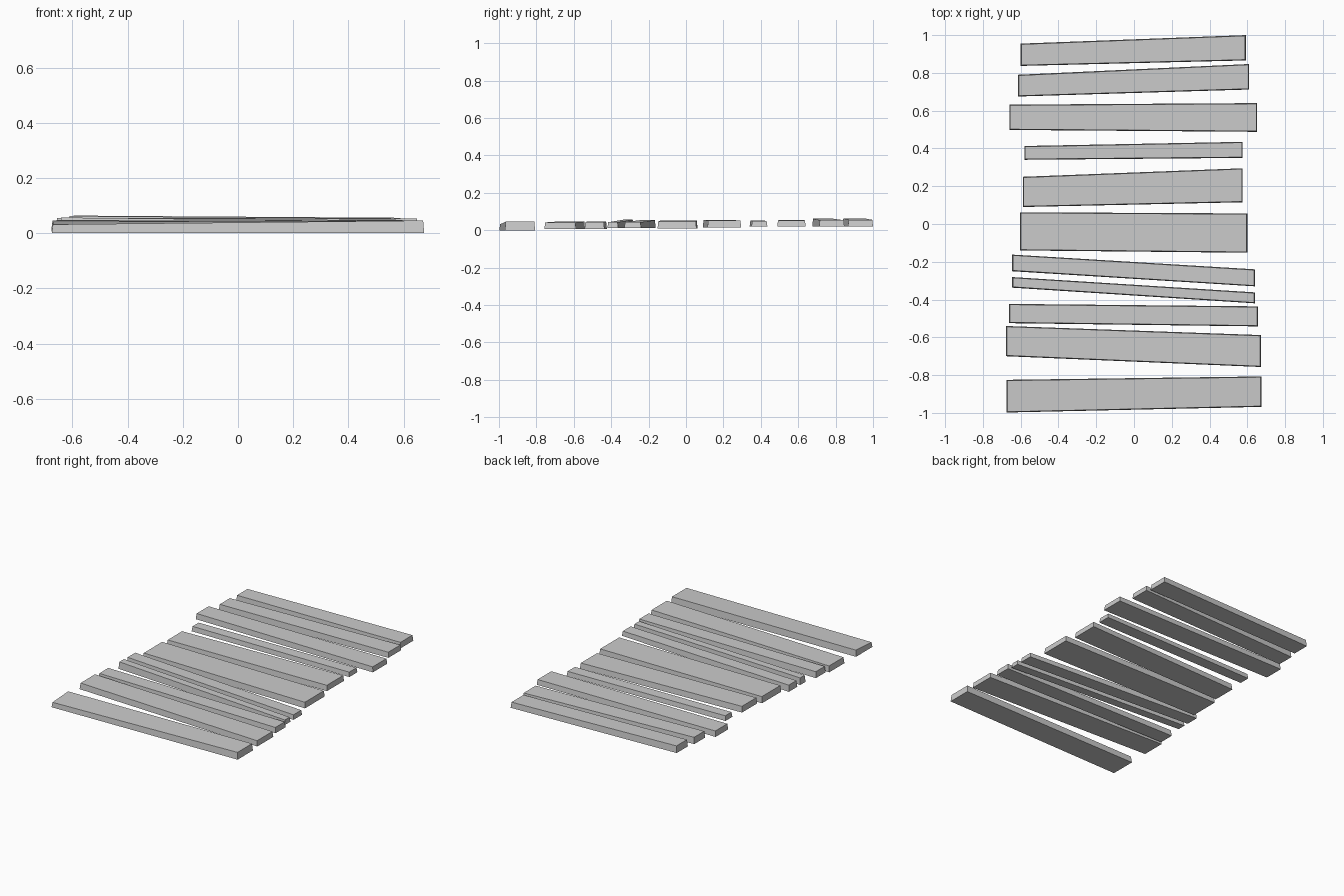
import bpy, bmesh

# Each plank: left x, left y min/max, right x, right y min/max, underside z, left top z, right top z
PLANKS = [
    (-0.675, -0.998, -0.825, 0.675, -0.968, -0.807, 0.002, 0.042, 0.046),
    (-0.677, -0.700, -0.540, 0.672, -0.757, -0.588, 0.006, 0.046, 0.042),
    (-0.661, -0.525, -0.423, 0.656, -0.542, -0.436, 0.008, 0.048, 0.044),
    (-0.645, -0.337, -0.281, 0.640, -0.420, -0.362, 0.012, 0.057, 0.043),
    (-0.645, -0.250, -0.162, 0.640, -0.330, -0.240, 0.012, 0.054, 0.043),
    (-0.603, -0.140, 0.062, 0.600, -0.152, 0.056, 0.010, 0.052, 0.048),
    (-0.588, 0.090, 0.250, 0.575, 0.115, 0.295, 0.016, 0.055, 0.052),
    (-0.580, 0.340, 0.413, 0.575, 0.350, 0.435, 0.020, 0.052, 0.050),
    (-0.660, 0.498, 0.632, 0.652, 0.488, 0.640, 0.019, 0.056, 0.053),
    (-0.614, 0.675, 0.790, 0.610, 0.712, 0.847, 0.019, 0.062, 0.054),
    (-0.600, 0.837, 0.955, 0.592, 0.866, 1.000, 0.019, 0.064, 0.056),
]


def plank(name, xl, yl0, yl1, xr, yr0, yr1, zb, ztl, ztr):
    """Tapered board with a sloping top and slightly canted ends."""
    bm = bmesh.new()
    bottom = [(xl, yl0, zb), (xr, yr0, zb), (xr, yr1, zb), (xl, yl1, zb)]
    c = 0.004
    top = [(xl + c, yl0 + c, ztl), (xr - c, yr0 + c, ztr),
           (xr - c, yr1 - c, ztr), (xl + c, yl1 - c, ztl)]
    b = [bm.verts.new(p) for p in bottom]
    t = [bm.verts.new(p) for p in top]
    bm.faces.new(b[::-1])
    bm.faces.new(t)
    for i in range(4):
        j = (i + 1) % 4
        bm.faces.new((b[i], b[j], t[j], t[i]))
    # Dip the worn front-left corner of the first board
    if name == "plank_01":
        t[0].co.z = 0.032
    bmesh.ops.recalc_face_normals(bm, faces=bm.faces)
    mesh = bpy.data.meshes.new(name)
    bm.to_mesh(mesh)
    bm.free()
    bpy.context.collection.objects.link(bpy.data.objects.new(name, mesh))


# Row of loose boards from front to back
for i, dims in enumerate(PLANKS, 1):
    # Front board rests on the ground
    if i == 1:
        dims = dims[:6] + (0.0,) + dims[7:]
    plank(f"plank_{i:02d}", *dims)
